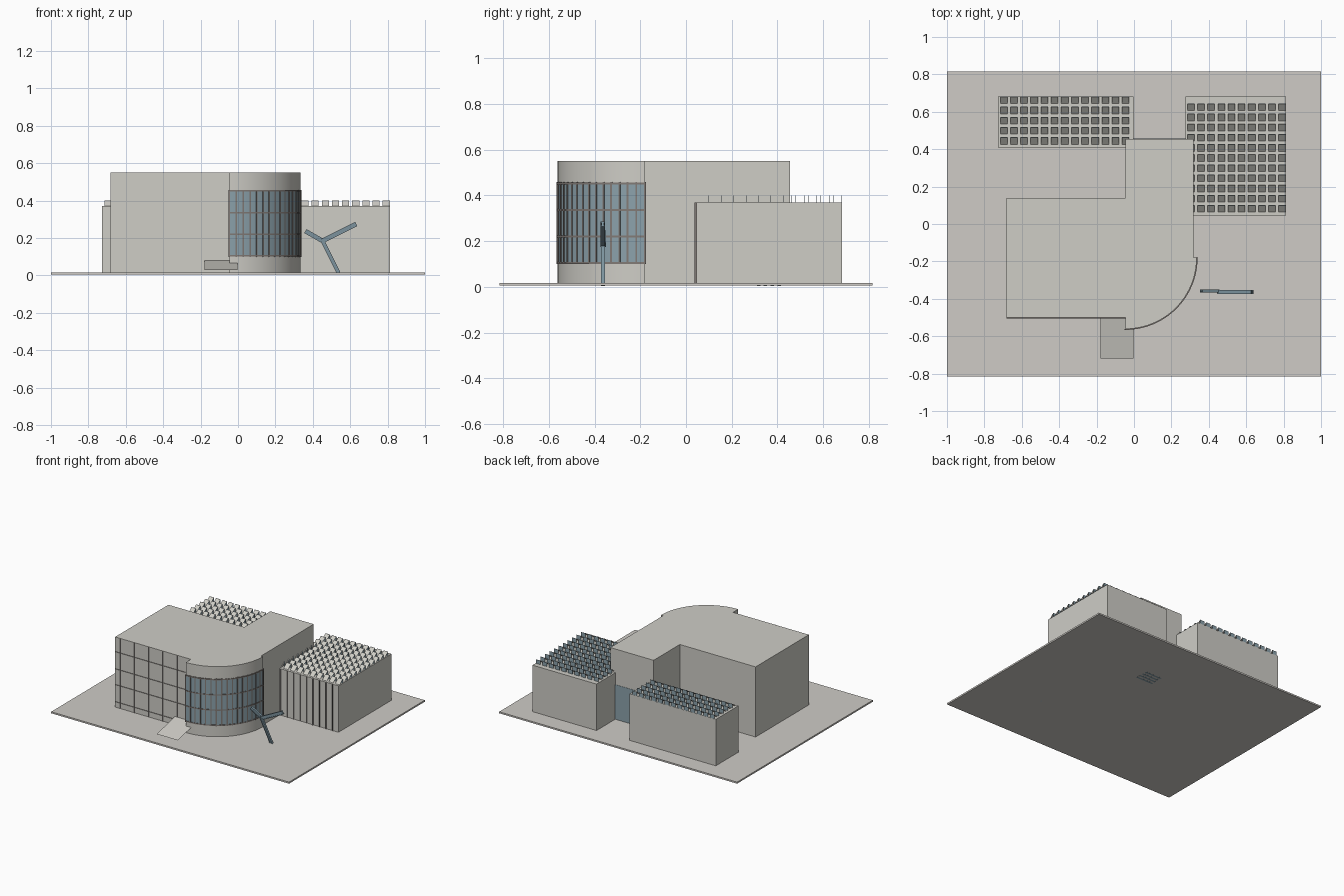
import bpy, bmesh
from math import cos, sin, pi, atan2, hypot

old = bpy.data.objects.get("Cube")
if old:
    bpy.data.objects.remove(old)


def material(name, rgb):
    m = bpy.data.materials.new(name)
    m.use_nodes = True
    col = (*rgb, 1)
    m.diffuse_color = col
    m.node_tree.nodes["Principled BSDF"].inputs["Base Color"].default_value = col
    return m


CONCRETE = material("warm grey concrete", (0.62, 0.61, 0.565))
PAVING = material("pale grey paving", (0.62, 0.60, 0.565))
GLASS = material("blue grey glass", (0.26, 0.36, 0.41))
FRAME = material("brown grey frame", (0.22, 0.195, 0.18))
STEEL = material("blue steel", (0.20, 0.29, 0.34))


def finish(name, bm, mat):
    me = bpy.data.meshes.new(name)
    bm.to_mesh(me)
    bm.free()
    me.materials.append(mat)
    ob = bpy.data.objects.new(name, me)
    bpy.context.collection.objects.link(ob)
    return ob


def add_box(bm, x0, x1, y0, y1, z0, z1):
    vs = bmesh.ops.create_cube(bm, size=1)["verts"]
    for v in vs:
        v.co.x = x1 if v.co.x > 0 else x0
        v.co.y = y1 if v.co.y > 0 else y0
        v.co.z = z1 if v.co.z > 0 else z0
    return vs


def boxes(name, mat, items):
    bm = bmesh.new()
    for it in items:
        add_box(bm, *it)
    return finish(name, bm, mat)


def sheets(name, mat, items):
    # Thin sheets, each a parallelogram from a corner and two edge vectors
    bm = bmesh.new()
    for (x, y, z), (ax, ay, az), (bx, by, bz) in items:
        bm.faces.new([bm.verts.new((x + i * ax + j * bx, y + i * ay + j * by,
                                    z + i * az + j * bz))
                      for i, j in ((0, 0), (1, 0), (1, 1), (0, 1))])
    return finish(name, bm, mat)


def prism(name, mat, outline, z0, z1):
    bm = bmesh.new()
    face = bm.faces.new([bm.verts.new((x, y, z0)) for x, y in outline])
    top = bmesh.ops.extrude_face_region(bm, geom=[face])["geom"]
    for v in top:
        if isinstance(v, bmesh.types.BMVert):
            v.co.z = z1
    bmesh.ops.recalc_face_normals(bm, faces=bm.faces)
    return finish(name, bm, mat)


def smooth(ob):
    bpy.ops.object.select_all(action="DESELECT")
    ob.select_set(True)
    bpy.context.view_layer.objects.active = ob
    bpy.ops.object.shade_smooth_by_angle(angle=pi / 6)


# Quarter drum centre and radius
CX, CY, R = -0.046, -0.18, 0.381
GROUND, ROOF, LOW = 0.017, 0.55, 0.37


def arc(r, n=32):
    return [(CX + r * cos(a), CY + r * sin(a))
            for a in [-pi / 2 * (1 - i / n) for i in range(n + 1)]]


def curved_band(name, mat, r0, r1, z0, z1):
    ob = prism(name, mat, arc(r1) + arc(r0)[::-1], z0, z1)
    smooth(ob)
    return ob


# Ground slab
boxes("ground_slab", PAVING, [(-1, 1, -0.815, 0.815, 0.005, GROUND)])

# Main hall with the rounded front corner
hall = [(-0.683, -0.5), (CX, -0.5)] + arc(R)
hall += [(0.318, -0.18), (0.318, 0.455), (CX, 0.455), (CX, 0.14), (-0.683, 0.14)]
smooth(prism("main_hall", CONCRETE, hall, GROUND, ROOF))

# Thin joint fins on the flat front of the hall
fins = [((-0.683, -0.5, z), (0, -0.005, 0), (0.637, 0, 0)) for z in (0.06, 0.19, 0.31, 0.44)]
fins += [((-0.64 + 0.12 * i, -0.5, GROUND), (0, -0.005, 0), (0, 0, ROOF - GROUND))
         for i in range(5)]
sheets("front_joint_fins", FRAME, fins)

# Curved window: glass, rails and mullions
Z0, Z1 = 0.105, 0.452
curved_band("curved_glass", GLASS, R - 0.004, R + 0.002, Z0, Z1)
for i in range(4):
    z = Z0 + (Z1 - Z0) * i / 3
    curved_band(f"window_rail_{i + 1}", FRAME, R, R + 0.005, z - 0.004, z + 0.004)
bm = bmesh.new()
COUNT = 16
for i in range(COUNT + 1):
    a = -pi / 2 * i / COUNT
    for v in add_box(bm, R, R + 0.005, -0.004, 0.004, Z0 - 0.006, Z1 + 0.006):
        x, y = v.co.x, v.co.y
        v.co.x, v.co.y = CX + x * cos(a) - y * sin(a), CY + x * sin(a) + y * cos(a)
finish("window_mullions", bm, FRAME)


# Low gallery wings with rows of sloping roof lights, glazed to the back
def wing(name, x0, x1, y0, y1, cols, rows, first_x, first_y):
    boxes(name, CONCRETE, [(x0, x1, y0, y1, GROUND, LOW)])
    pitch, h, rise = 0.0543, 0.019, 0.03
    spots = [(first_x + pitch * i - h, first_y + pitch * j)
             for i in range(cols) for j in range(rows)]
    sheets(name + "_light_hoods", CONCRETE,
           [((x, y - h, LOW), (2 * h, 0, 0), (0, 2 * h - 0.002, rise)) for x, y in spots])
    boxes(name + "_hood_glass", GLASS,
          [(x, x + 2 * h, y + h - 0.002, y + h, LOW, LOW + rise) for x, y in spots])
    sheets(name + "_wall_fins", FRAME,
           [((first_x + pitch * (i - 0.5), y0, GROUND), (0, -0.008, 0), (0, 0, LOW - GROUND))
            for i in range(1, cols)])


wing("east_wing", 0.275, 0.813, 0.045, 0.682, 10, 11, 0.304, 0.082)
wing("west_wing", -0.728, -0.002, 0.41, 0.682, 13, 5, -0.696, 0.445)

# Glazed back entrance between the wings
boxes("back_glazing", GLASS, [(-0.002, 0.275, 0.455, 0.457, GROUND, 0.28)])
boxes("entry_footing", GLASS,
      [(0.1, 0.24, y, y + 0.015, 0.0045, 0.006) for y in (0.31, 0.34, 0.37, 0.40)])

# Sloping entrance ramp
sheets("entrance_ramp", CONCRETE, [((-0.18, -0.72, 0.03), (0.178, 0, 0), (0, 0.22, 0.05))])


# Three-armed sculpture made of straight flanged beams
def beam(name, a, b, y, width, depth):
    length = hypot(b[0] - a[0], b[1] - a[1])
    w, d, t = width / 2, depth / 2, 0.005
    ob = boxes(name, STEEL, [(0, length, -w, w, -d, t - d), (0, length, -w, w, d - t, d),
                             (0, length, -w / 2, w / 2, t - d, d - t)])
    ob.location = (a[0], y, a[1])
    ob.rotation_euler = (0, -atan2(b[1] - a[1], b[0] - a[0]), 0)


HUB = (0.452, 0.185)
beam("sculpture_post", (0.54, 0.008), HUB, -0.363, 0.016, 0.02)
beam("sculpture_short_arm", HUB, (0.36, 0.237), -0.357, 0.016, 0.024)
beam("sculpture_long_arm", HUB, (0.632, 0.275), -0.364, 0.02, 0.026)
